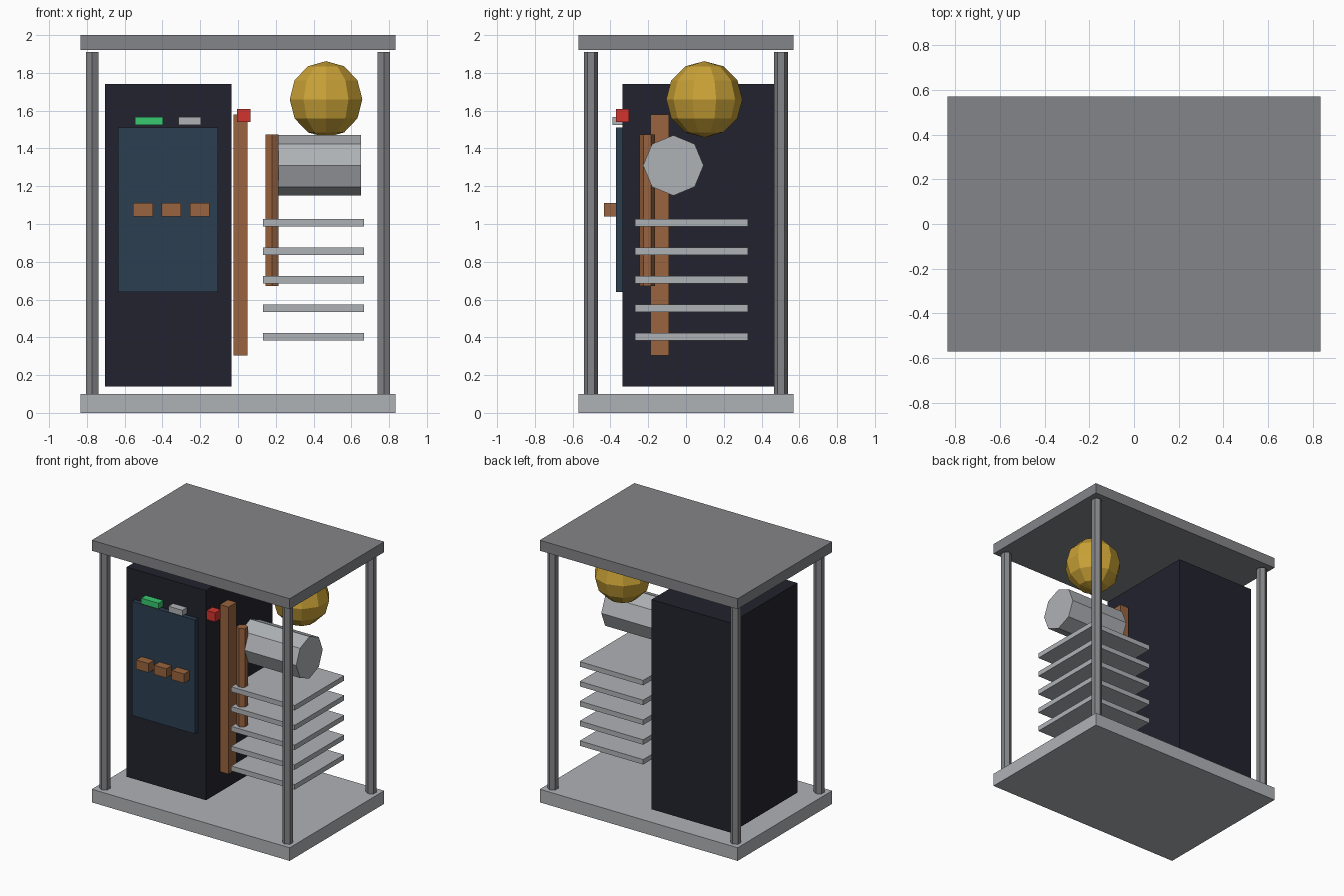
import bpy
import bmesh
from math import radians
from mathutils import Matrix, Vector

cube = bpy.data.objects.get("Cube")
if cube:
    bpy.data.objects.remove(cube, do_unlink=True)


def material(name, rgb):
    """Flat colour given as 0-255 display values, stored as linear."""
    lin = [(c / 255 / 12.92) if c < 11 else ((c / 255 + 0.055) / 1.055) ** 2.4 for c in rgb]
    mat = bpy.data.materials.new(name)
    mat.use_nodes = True
    mat.diffuse_color = (*lin, 1)
    mat.node_tree.nodes["Principled BSDF"].inputs["Base Color"].default_value = (*lin, 1)
    return mat


silver = material("silver", (175, 178, 182))
grey = material("mid grey", (132, 133, 136))
dark = material("dark navy", (34, 34, 46))
blue = material("slate blue", (44, 62, 80))
brown = material("copper brown", (154, 100, 62))
gold = material("gold", (202, 162, 54))
green = material("green", (56, 200, 112))
red = material("red", (212, 52, 46))


def finish(name, bm, mat):
    mesh = bpy.data.meshes.new(name)
    bm.to_mesh(mesh)
    bm.free()
    mesh.materials.append(mat)
    obj = bpy.data.objects.new(name, mesh)
    bpy.context.collection.objects.link(obj)
    return obj


def box(name, mat, x, y, z):
    """Box from its (low, high) range on each axis."""
    bm = bmesh.new()
    low, high = (Vector(v) for v in zip(x, y, z))
    move = Matrix.Translation((low + high) / 2) @ Matrix.Diagonal((*(high - low), 1))
    bmesh.ops.create_cube(bm, size=1, matrix=move)
    return finish(name, bm, mat)


def prism(name, mat, centre, radius, length, sides, turn=Matrix()):
    bm = bmesh.new()
    bmesh.ops.create_cone(bm, cap_ends=True, segments=sides, radius1=radius, radius2=radius,
                          depth=length, matrix=Matrix.Translation(centre) @ turn)
    return finish(name, bm, mat)


# Frame: base, roof and four hexagonal posts
box("base", silver, (-0.835, 0.835), (-0.57, 0.57), (0, 0.1))
box("roof", grey, (-0.835, 0.835), (-0.57, 0.57), (1.92, 2))
for side, x in (("right", -0.772), ("left", 0.772)):
    for end, y in (("front", -0.503), ("back", 0.503)):
        prism(f"{end}_{side}_post", grey, (x, y, 1.005), 0.038, 1.81, 6)

# Cabinet with its front panel, lamps and knobs
box("cabinet", dark, (-0.705, -0.035), (-0.335, 0.465), (0.14, 1.74))
box("front_panel", blue, (-0.635, -0.105), (-0.37, -0.335), (0.64, 1.51))
box("green_lamp", green, (-0.545, -0.397), (-0.39, -0.33), (1.523, 1.567))
box("silver_lamp", silver, (-0.314, -0.197), (-0.39, -0.33), (1.523, 1.567))
for i in range(3):
    x = -0.503 + 0.15 * i
    box(f"knob_{i + 1}", brown, (x - 0.052, x + 0.052), (-0.435, -0.368), (1.04, 1.11))

# Upright bar with a red block beside its top
box("upright_bar", brown, (-0.023, 0.05), (-0.187, -0.09), (0.305, 1.58))
box("red_block", red, (-0.005, 0.066), (-0.37, -0.303), (1.54, 1.61))

# Hexagonal rod and horizontal drum
prism("hexagonal_rod", brown, (0.18, -0.205, 1.073), 0.04, 0.8, 6)
prism("drum", silver, (0.4, -0.067, 1.31), 0.16, 0.5, 8, Matrix.Rotation(radians(90), 4, "Y"))

# Shelf stack
for i in range(5):
    z = 0.403 + 0.151 * i
    box(f"shelf_{i + 1}", silver, (0.132, 0.667), (-0.27, 0.328), (z - 0.019, z + 0.019))

# Faceted ball
bm = bmesh.new()
bmesh.ops.create_uvsphere(bm, u_segments=10, v_segments=6, radius=0.202,
                          matrix=Matrix.Translation((0.466, 0.097, 1.66)))
finish("ball", bm, gold)
